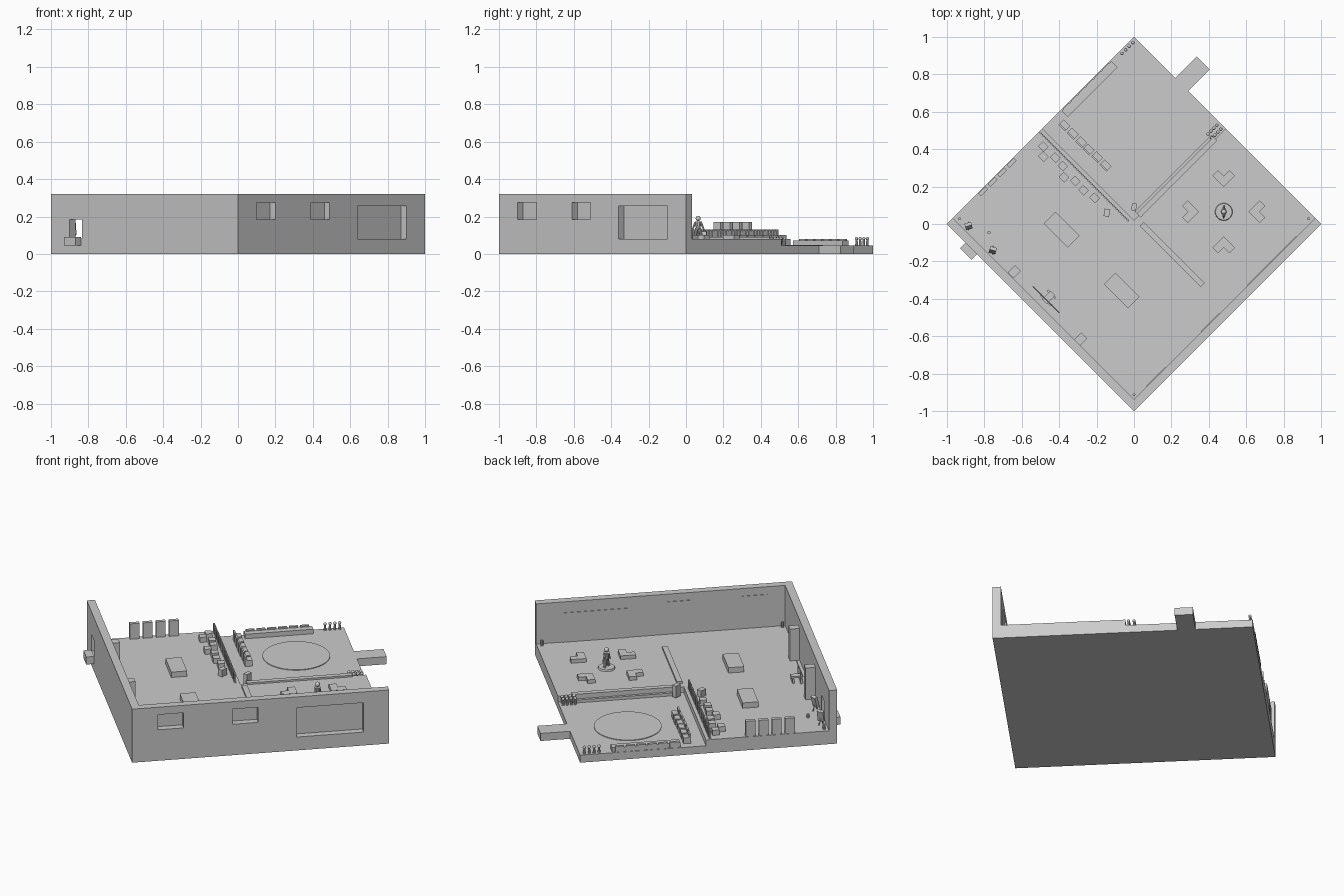
import bpy, bmesh, math
from mathutils import Vector, Matrix

if "Cube" in bpy.data.objects:
    bpy.data.objects.remove(bpy.data.objects["Cube"])

R = Matrix.Rotation(math.radians(45), 4, 'Z')   # plan is a square turned 45 degrees
S = math.sqrt(2)
H = S / 2


def uv(x, y):
    """World x, y to plan axes."""
    return (x + y) / S, (y - x) / S


def finish(name, bm, smooth=False):
    bmesh.ops.recalc_face_normals(bm, faces=bm.faces)
    me = bpy.data.meshes.new(name)
    bm.to_mesh(me)
    bm.free()
    me.transform(R)
    ob = bpy.data.objects.new(name, me)
    bpy.context.collection.objects.link(ob)
    for p in me.polygons:
        p.use_smooth = smooth
    return ob


def box(name, u0, u1, v0, v1, z0, z1):
    bm = bmesh.new()
    bmesh.ops.create_cube(bm, size=1, matrix=Matrix.Translation(
        ((u0 + u1) / 2, (v0 + v1) / 2, (z0 + z1) / 2)) @ Matrix.Diagonal((u1 - u0, v1 - v0, z1 - z0, 1)))
    return finish(name, bm)


def cbox(name, x, y, su, sv, z0, z1, spin=0, tilt=0):
    """Box centred on world x, y."""
    u, v = uv(x, y)
    bm = bmesh.new()
    bmesh.ops.create_cube(bm, size=1, matrix=Matrix.Translation((u, v, (z0 + z1) / 2))
                          @ Matrix.Rotation(math.radians(spin), 4, 'Z')
                          @ Matrix.Rotation(math.radians(tilt), 4, 'Y')
                          @ Matrix.Diagonal((su, sv, z1 - z0, 1)))
    return finish(name, bm)


def rod(name, a, b, r1, r2, n=10):
    """Tapered rod between two plan points."""
    a, b = Vector(a), Vector(b)
    d = b - a
    bm = bmesh.new()
    bmesh.ops.create_cone(bm, cap_ends=True, segments=n, radius1=r1, radius2=r2, depth=d.length,
                          matrix=Matrix.Translation((a + b) / 2) @ d.to_track_quat('Z', 'Y').to_matrix().to_4x4())
    return finish(name, bm)


def ball(name, u, v, z, r):
    bm = bmesh.new()
    bmesh.ops.create_uvsphere(bm, u_segments=12, v_segments=8, radius=r, matrix=Matrix.Translation((u, v, z)))
    return finish(name, bm, True)


def prism(name, pts, z0, z1):
    bm = bmesh.new()
    f = bm.faces.new([bm.verts.new((u, v, z0)) for u, v in pts])
    ext = bmesh.ops.extrude_face_region(bm, geom=[f])
    bmesh.ops.translate(bm, vec=(0, 0, z1 - z0), verts=[g for g in ext['geom'] if isinstance(g, bmesh.types.BMVert)])
    return finish(name, bm)


LOW, FL, TOP, T = 0.045, 0.08, 0.32, 0.045

# ground slab, raised L-shaped floor, entrance bridge
box("base_slab", -H, H, -H, H, 0, LOW)
prism("raised_floor", [(-H, -H), (H, -H), (H, 0.015), (0.015, 0.015), (0.015, H), (-H, H)], LOW, FL)
box("entrance_bridge", H, 0.87, 0.297, 0.396, 0, LOW)

# two outer walls with window recesses and a doorway
wall = prism("outer_walls", [(-H, H), (-H, -H), (H, -H), (H, -H + T), (-H + T, -H + T), (-H + T, H)], LOW, TOP)
windows = [(-0.566, -0.424, 0.185, 0.275), (-0.155, -0.014, 0.185, 0.275), (0.198, 0.566, 0.07, 0.255)]
cutters = [box("window_cutter", a, b, -H - 0.05, -H + 0.04, c, d) for a, b, c, d in windows]
cutters.append(box("door_cutter", -H - 0.05, -H + 0.1, 0.474, 0.566, FL + 0.002, 0.185))
for c in cutters:
    m = wall.modifiers.new("opening", 'BOOLEAN')
    m.object = c
    m.solver = 'EXACT'
    c.hide_render = True
bpy.context.view_layer.objects.active = wall
for m in list(wall.modifiers):
    bpy.ops.object.modifier_apply(modifier=m.name)
for c in cutters:
    bpy.data.objects.remove(c, do_unlink=True)
for a, b, c, d in windows:
    box("window_inner_panel", a, b, -H + T, -H + T + 0.003, max(c, FL), d)
box("door_step", -0.75, -H, 0.48, 0.566, LOW, 0.09)

# low ledges around the gallery
box("gallery_side_ledge", 0.015, 0.045, -0.49, -0.03, FL, 0.092)
box("gallery_back_ledge", 0.05, 0.63, 0.0, 0.03, LOW, 0.09)
box("gallery_step", 0.05, 0.63, 0.03, 0.045, LOW, 0.062)

# round rug
rod("round_rug", (*uv(0, 0.55), LOW), (*uv(0, 0.55), LOW + 0.004), 0.183, 0.183, 48)

# slatted screen between main room and round-rug room
for i in range(32):
    v = 0.04 + i * 0.0212
    box("screen_slat", -0.014, -0.004, v - 0.006, v + 0.006, FL, 0.13)
box("screen_rail", -0.011, -0.007, 0.03, 0.70, FL, 0.122)

# seats on both sides of the screen
for x, y in [(-.37, .53), (-.325, .485), (-.28, .44), (-.24, .40), (-.195, .36), (-.15, .315)]:
    cbox("side_seat", x, y, 0.034, 0.05, LOW, 0.08)
    u, v = uv(x, y)
    box("side_seat_back", u - 0.024, u - 0.014, v - 0.025, v + 0.025, LOW, 0.10)
for i, (x, y) in enumerate([(-.485, .415), (-.485, .36), (-.42, .355), (-.38, .31), (-.375, .25),
                            (-.315, .23), (-.27, .18), (-.21, .14)]):
    cbox("screen_seat", x, y, 0.038, 0.042, FL, 0.11)
cbox("screen_stool", -.145, .06, 0.04, 0.03, FL, 0.12, 35)
cbox("corner_stool", 0, .09, 0.04, 0.025, FL - 0.03, 0.12, 40)

# low tables in the main room
for x, y in [(-.387, -.03), (-.065, -.355)]:
    cbox("low_table", x, y, 0.087, 0.18, FL, 0.112)

# row of cabinets on the open edge
for i in range(4):
    u = -0.474 + i * 0.072
    box("cabinet", u, u + 0.053, 0.683, 0.705, FL, 0.172)

# counter and stools on the round-rug side
box("counter", 0.155, 0.53, 0.655, 0.70, LOW, 0.072)
for i in range(6):
    u = 0.165 + i * 0.06
    box("counter_seat", u, u + 0.048, 0.69, 0.705, LOW, 0.08)

# ball-topped bollards
for i in range(4):
    for u, v in [(0.60 + i * 0.027, 0.69), (0.62 + i * 0.022, 0.03), (0.62 + i * 0.022, 0.06)]:
        rod("bollard_post", (u, v, LOW), (u, v, 0.078), 0.008, 0.005, 8)
        ball("bollard_ball", u, v, 0.082, 0.009)

# corner lamps by the walls
for u, v in [(-0.645, -0.645), (0.68, -0.64), (-0.64, 0.68)]:
    rod("corner_lamp", (u, v, FL), (u, v, 0.11), 0.008, 0.008, 8)

# V-shaped gallery benches facing the statue
cu, cv = uv(0.48, 0.065)
for k in range(4):
    a = math.radians(45 + 90 * k)
    A = Vector((math.cos(a), math.sin(a)))
    B = Vector((-A.y, A.x))
    p, q = (A + B) / S, (A - B) / S
    o = Vector((cu, cv)) + A * 0.132
    L, W = 0.085, 0.042
    prism("gallery_bench", [tuple(o + e) for e in (p * 0, p * L, p * L + q * W, p * W + q * W, q * L + p * W, q * L)],
          FL, 0.102)

# statue on a round plinth
rod("statue_plinth", (cu, cv, FL), (cu, cv, 0.09), 0.047, 0.044, 24)
for s in (-1, 1):
    rod("statue_leg", (cu + s * 0.013, cv + s * 0.013, 0.09), (cu + s * 0.005, cv + s * 0.005, 0.137), 0.008, 0.009)
    rod("statue_arm", (cu + s * 0.01, cv + s * 0.01, 0.17), (cu + s * 0.024, cv + s * 0.022, 0.125), 0.006, 0.004)
rod("statue_torso", (cu, cv, 0.132), (cu, cv, 0.174), 0.012, 0.017)
ball("statue_head", cu, cv, 0.19, 0.014)

# training corner: two mirror frames, barbell bench
for x, y in [(-.64, -.255), (-.285, -.615)]:
    cbox("wall_panel", x, y, 0.055, 0.045, FL, 0.27)
bu, bv = uv(-.455, -.39)
box("bench_pad", bu - 0.035, bu + 0.03, bv - 0.018, bv + 0.018, 0.105, 0.115)
box("bench_foot", bu - 0.03, bu - 0.02, bv - 0.04, bv + 0.04, FL, 0.105)
box("bench_leg", bu + 0.015, bu + 0.025, bv - 0.03, bv + 0.03, FL, 0.105)
for s in (-1, 1):
    box("barbell_post", bu - 0.024, bu - 0.016, bv + s * 0.04 - 0.004, bv + s * 0.04 + 0.004, FL, 0.15)
rod("barbell_bar", (bu - 0.02, bv - 0.10, 0.15), (bu - 0.02, bv + 0.10, 0.15), 0.003, 0.003, 8)

# leaning stands near the doorway
for x, y, s in [(-.885, -.01, 60), (-.755, -.14, 30)]:
    cbox("stand_board", x, y, 0.018, 0.036, 0.10, 0.165, s, 15)
    u, v = uv(x, y)
    for d in (-0.014, 0.014):
        rod("stand_leg", (u + d, v + d, FL), (u, v, 0.12), 0.003, 0.003, 6)
u, v = uv(-.775, -.045)
rod("small_stool", (u, v, FL), (u, v, 0.10), 0.009, 0.009, 10)
